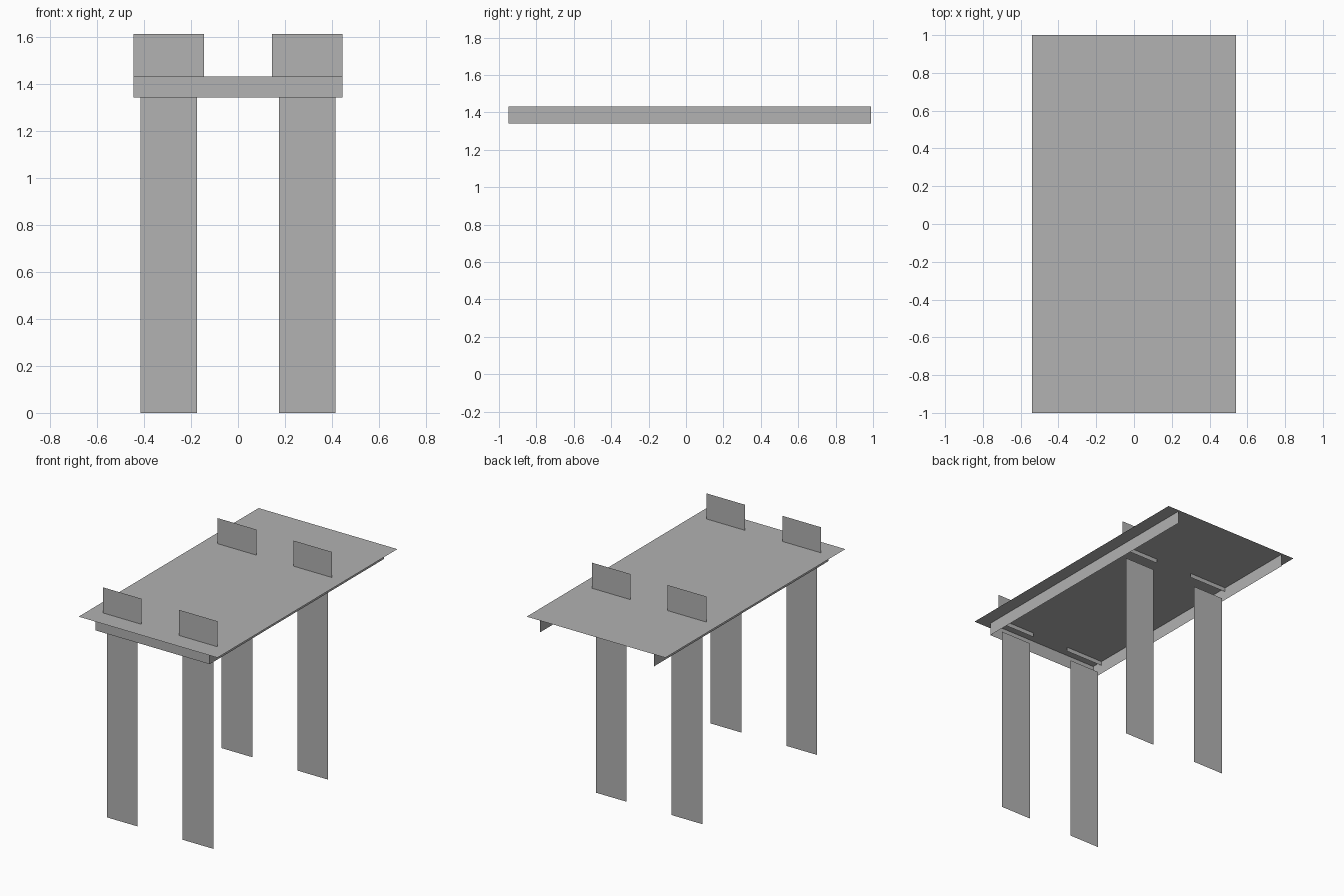
import bpy
from mathutils import Vector

cube = bpy.data.objects.get("Cube")
if cube:
    bpy.data.objects.remove(cube, do_unlink=True)

# Single flat material
GREY = 0.445
grey = bpy.data.materials.new("plain grey")
grey.use_nodes = True
grey.diffuse_color = (GREY, GREY, GREY, 1)
grey.node_tree.nodes["Principled BSDF"].inputs["Base Color"].default_value = (GREY, GREY, GREY, 1)


def sheet(name, corner, side_a, side_b):
    """Thin rectangular sheet spanned by two edges; normal is side_a x side_b."""
    c, a, b = Vector(corner), Vector(side_a), Vector(side_b)
    mesh = bpy.data.meshes.new(name)
    mesh.from_pydata([c, c + a, c + a + b, c + b], [], [(0, 1, 2, 3)])
    mesh.materials.append(grey)
    obj = bpy.data.objects.new(name, mesh)
    bpy.context.collection.objects.link(obj)
    return obj


TOP, RAIL_BOTTOM = 1.43, 1.34
RAIL_X, RAIL_FRONT, RAIL_BACK = 0.445, -0.95, 0.99
rail_height = (0, 0, TOP - RAIL_BOTTOM)
rail_length = RAIL_BACK - RAIL_FRONT

# Table top
sheet("table_top", (-0.54, -1, TOP), (1.08, 0, 0), (0, 2, 0))

# Rails under the top: front and both sides, open at the back
sheet("front_rail", (-RAIL_X, RAIL_FRONT, RAIL_BOTTOM), (2 * RAIL_X, 0, 0), rail_height)
sheet("left_rail", (RAIL_X, RAIL_FRONT, RAIL_BOTTOM), (0, rail_length, 0), rail_height)
sheet("right_rail", (-RAIL_X, RAIL_BACK, RAIL_BOTTOM), (0, -rail_length, 0), rail_height)

# Legs and the upright panels passing through the top above them
for end, y in (("front", -0.865), ("back", 0.41)):
    for side, x in (("left", 0.295), ("right", -0.295)):
        sheet(f"{end}_{side}_leg", (x - 0.12, y, 0), (0.24, 0, 0), (0, 0, RAIL_BOTTOM))
        sheet(f"{end}_{side}_upright", (x - 0.15, y, 1.4), (0.3, 0, 0), (0, 0, 0.21))
